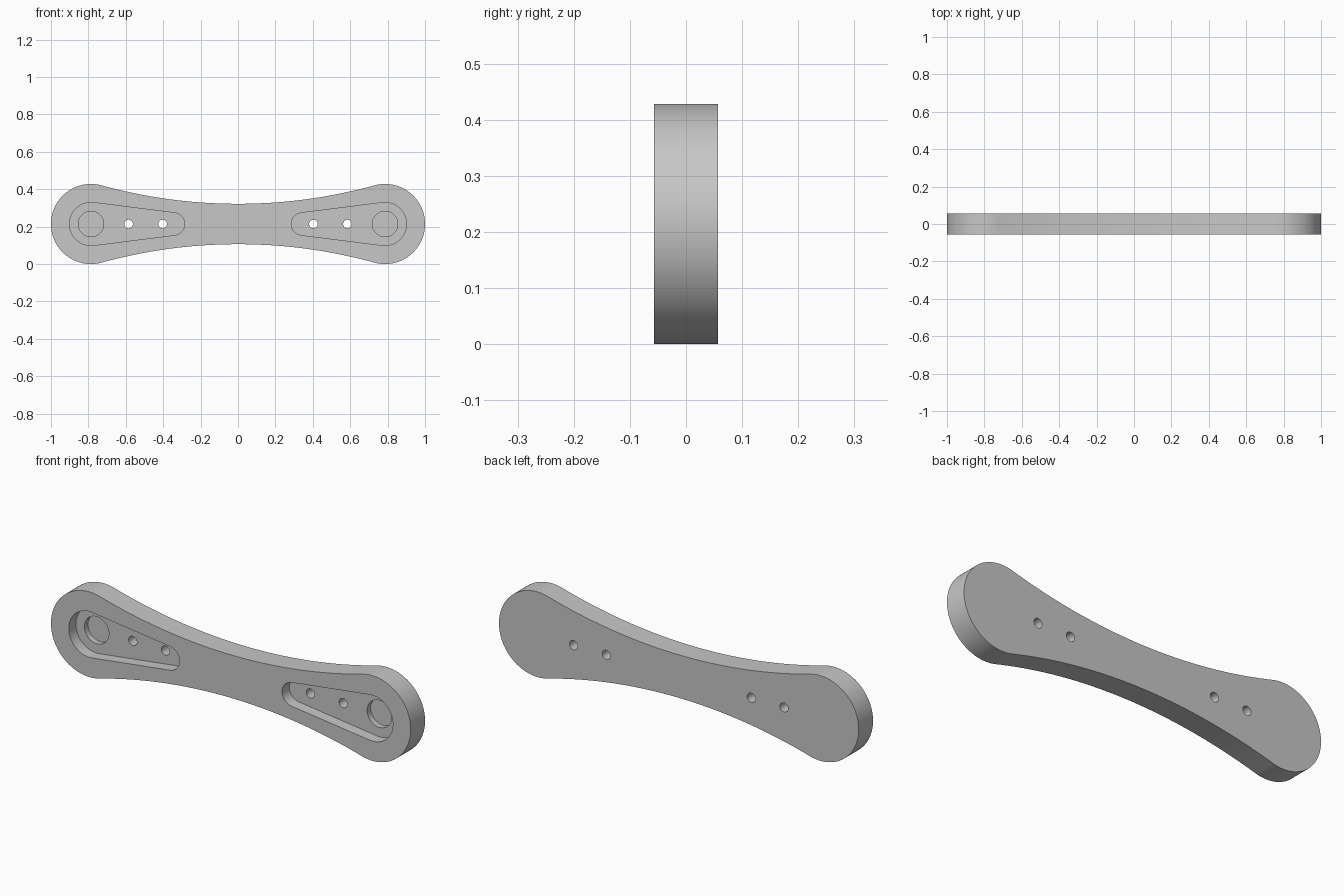
import bpy
import bmesh
import math

# Overall sizes
END_X, END_R = 0.786, 0.214        # rounded ends
WAIST = 0.108                      # half height in the middle
MID_Z, HALF_Y = 0.214, 0.057
POCKET_Y, BORE_Y = 0.0, 0.028      # floor levels of the recesses
TOOL_Y = -0.1                      # cutters start in front of the plate

if "Cube" in bpy.data.objects:
    bpy.data.objects.remove(bpy.data.objects["Cube"], do_unlink=True)


def arc(cx, cz, r, a0, a1, n):
    """Points along an arc in the front plane, angles in radians."""
    steps = [a0 + (a1 - a0) * i / n for i in range(n + 1)]
    return [(cx + r * math.cos(a), cz + r * math.sin(a)) for a in steps]


def prism(name, outline, y0, y1):
    """Closed outline extruded along y."""
    bm = bmesh.new()
    face = bm.faces.new([bm.verts.new((x, y0, z + MID_Z)) for x, z in outline])
    bmesh.ops.remove_doubles(bm, verts=bm.verts[:], dist=1e-5)
    extruded = bmesh.ops.extrude_face_region(bm, geom=bm.faces[:], use_keep_orig=True)
    moved = [v for v in extruded["geom"] if isinstance(v, bmesh.types.BMVert)]
    bmesh.ops.translate(bm, vec=(0, y1 - y0, 0), verts=moved)
    bmesh.ops.recalc_face_normals(bm, faces=bm.faces[:])
    mesh = bpy.data.meshes.new(name)
    bm.to_mesh(mesh)
    bm.free()
    obj = bpy.data.objects.new(name, mesh)
    bpy.context.collection.objects.link(obj)
    return obj


def circle(cx, r, n):
    return arc(cx, 0, r, 0, math.tau, n)[:-1]


def teardrop(side):
    """Two circles of different size joined by their tangents."""
    big_x, big_r, tip_x, tip_r = END_X, 0.115, 0.345, 0.06
    a = math.pi / 2 + math.asin((big_r - tip_r) / (big_x - tip_x))
    a = math.pi - a                # tangent angle seen from the tip side
    a = math.pi - a
    lean = math.pi - a             # mirror so the normals tilt to the tip
    pts = arc(big_x, 0, big_r, -(math.pi - lean), math.pi - lean, 48)
    pts += arc(tip_x, 0, tip_r, math.pi - lean, math.pi + lean, 28)
    return [(side * x, z) for x, z in pts]


# Plate outline: round ends blended into long concave edges
waist_r = (END_X**2 + WAIST**2 - END_R**2) / (2 * (END_R - WAIST))
edge_z = WAIST + waist_r
tilt = math.atan2(END_X, edge_z)
quarter = math.pi / 2
outline = arc(END_X, 0, END_R, -quarter - tilt, quarter + tilt, 64)
outline += arc(0, edge_z, waist_r, tilt - quarter, -tilt - quarter, 48)[1:-1]
outline += [(-x, -z) for x, z in outline]
plate = prism("link_plate", outline, -HALF_Y, HALF_Y)

# Recesses and holes, the same at both ends
cutters = []
for side, label in ((1, "left"), (-1, "right")):
    cutters.append(prism(label + "_pocket_cutter", teardrop(side), TOOL_Y, POCKET_Y))
    cutters.append(prism(label + "_bore_cutter", circle(side * END_X, 0.068, 48), TOOL_Y, BORE_Y))
    for where, x in (("inner", 0.403), ("outer", 0.585)):
        name = label + "_" + where + "_hole_cutter"
        cutters.append(prism(name, circle(side * x, 0.023, 32), TOOL_Y, -TOOL_Y))

for cutter in cutters:
    cutter.hide_render = True
    mod = plate.modifiers.new(cutter.name, "BOOLEAN")
    mod.operation = "DIFFERENCE"
    mod.solver = "EXACT"
    mod.object = cutter

# Bake the cuts and remove the cutters
depsgraph = bpy.context.evaluated_depsgraph_get()
cut_mesh = bpy.data.meshes.new_from_object(plate.evaluated_get(depsgraph))
plate.modifiers.clear()
plate.data = cut_mesh
for cutter in cutters:
    bpy.data.objects.remove(cutter, do_unlink=True)

# One plain grey metal
grey = bpy.data.materials.new("light_grey_metal")
grey.use_nodes = True
colour = (0.57, 0.57, 0.57, 1)
grey.diffuse_color = colour
grey.node_tree.nodes["Principled BSDF"].inputs["Base Color"].default_value = colour
plate.data.materials.clear()
plate.data.materials.append(grey)

# Smooth curved walls, sharp rims
bpy.ops.object.select_all(action="DESELECT")
plate.select_set(True)
bpy.context.view_layer.objects.active = plate
bpy.ops.object.shade_smooth_by_angle(angle=math.radians(30))
